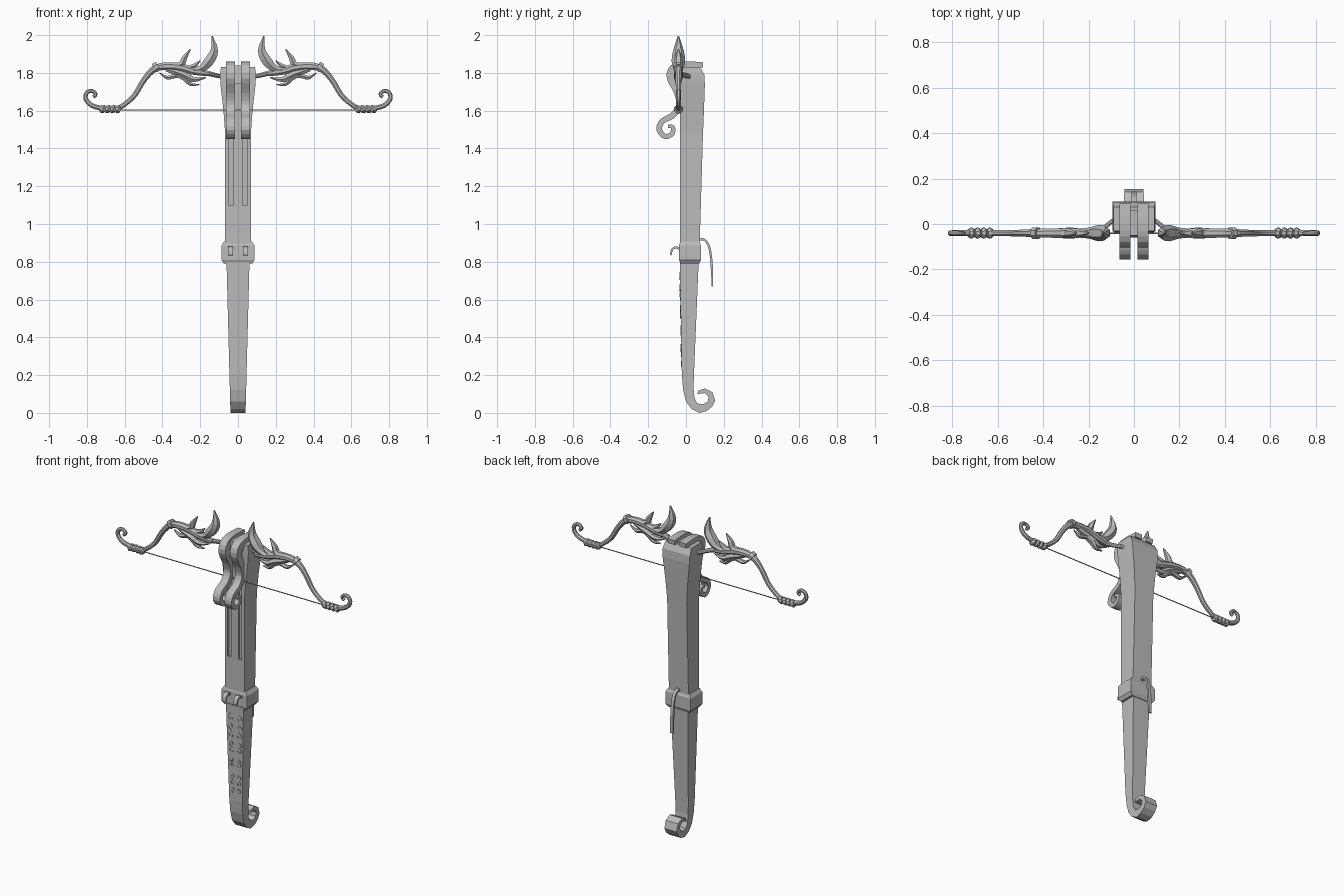
import bpy
import bmesh
import math
from mathutils import Vector

cube = bpy.data.objects.get("Cube")
if cube:
    bpy.data.objects.remove(cube, do_unlink=True)

GREY = (0.5, 0.5, 0.5, 1.0)
grey = bpy.data.materials.new("plain_grey")
grey.use_nodes = True
grey.diffuse_color = GREY
grey.node_tree.nodes["Principled BSDF"].inputs["Base Color"].default_value = GREY

SIDE_X = Vector((1, 0, 0))
SIDE_Y = Vector((0, 1, 0))
BOW_Y = -0.04
MIRROR = (("left", 1), ("right", -1))


def finish(name, bm):
    """Turn a bmesh into a named flat-shaded object."""
    bmesh.ops.recalc_face_normals(bm, faces=bm.faces)
    mesh = bpy.data.meshes.new(name)
    bm.to_mesh(mesh)
    bm.free()
    mesh.materials.append(grey)
    obj = bpy.data.objects.new(name, mesh)
    bpy.context.collection.objects.link(obj)
    return obj


def skin(bm, rings):
    """Bridge a series of vertex rings and cap both ends."""
    for low, high in zip(rings, rings[1:]):
        count = len(low)
        for i in range(count):
            j = (i + 1) % count
            bm.faces.new((low[i], low[j], high[j], high[i]))
    bm.faces.new(rings[0])
    bm.faces.new(rings[-1])


def smooth_path(points, steps):
    """Catmull-Rom sampling of (x, y, z, radius) control points."""
    pts = [Vector(p) for p in points]
    ext = [pts[0]] + pts + [pts[-1]]
    out = []
    for a, b, c, d in zip(ext, ext[1:], ext[2:], ext[3:]):
        for k in range(steps):
            t = k / steps
            out.append(b + (c - a) * (t / 2)
                       + (a * 2 - b * 5 + c * 4 - d) * (t * t / 2)
                       + (b * 3 - a - c * 3 + d) * (t ** 3 / 2))
    return out + [pts[-1]]


def sweep(name, points, side=SIDE_Y, aspect=1.0, sides=8, steps=3, half_width=None):
    """Sweep a ring along a path; four sides give a rectangular ribbon."""
    path = smooth_path(points, steps)
    bm = bmesh.new()
    rings = []
    turn = math.tau / sides
    grow = math.sqrt(2) if sides == 4 else 1
    for i, p in enumerate(path):
        ahead = path[min(i + 1, len(path) - 1)].to_3d()
        along = (ahead - path[max(i - 1, 0)].to_3d()).normalized()
        across = along.cross(side).normalized()
        r = p[3] * grow
        wide = half_width * grow if half_width else r * aspect
        rings.append([bm.verts.new(p.to_3d()
                                   + across * r * math.cos((k + 0.5) * turn)
                                   + side * wide * math.sin((k + 0.5) * turn))
                      for k in range(sides)])
    skin(bm, rings)
    return finish(name, bm)


def loft(name, stations):
    """Stack rectangles given as (z, half width, front y, back y)."""
    bm = bmesh.new()
    rings = [[bm.verts.new(c) for c in ((-w, f, z), (w, f, z), (w, b, z), (-w, b, z))]
             for z, w, f, b in stations]
    skin(bm, rings)
    return finish(name, bm)


def bow_path(points, sign):
    return [(sign * x, BOW_Y, z, r) for x, z, r in points]


def side_path(points, x=0.0):
    return [(x, y, z, r) for y, z, r in points]


# Stock: flared box with two long grooves down the front
stock = loft("stock", [(0.88, .068, -.033, .072), (1.48, .068, -.033, .09),
                       (1.6, .077, -.033, .095), (1.74, .093, -.033, .1),
                       (1.79, .095, -.033, .097), (1.83, .09, -.03, .075)])
for label, sign in MIRROR:
    cutter = loft(label + "_groove_cutter", [(1.1, .012, -.06, -.02), (1.9, .012, -.06, -.02)])
    cutter.location.x = sign * .037
    cutter.hide_render = True
    cut = stock.modifiers.new("groove", "BOOLEAN")
    cut.object = cutter
    cut.solver = "EXACT"
    bpy.context.view_layer.objects.active = stock
    bpy.ops.object.modifier_apply(modifier=cut.name)
    bpy.data.objects.remove(cutter, do_unlink=True)

# Collar between stock and handle
loft("collar", [(.79, .074, -.028, .07), (.81, .088, -.037, .08),
                (.885, .088, -.037, .08), (.907, .074, -.03, .07)])

# Handle with a curled tail: one side profile, widening with height
outline = [(-.033, .8), (-.022, .2), (-.015, .12), (0, .06), (.03, .02), (.07, 0),
           (.11, .01), (.14, .035), (.155, .065), (.14, .11), (.1, .13), (.065, .117),
           (.06, .1), (.1, .105), (.12, .085), (.115, .06), (.09, .045), (.06, .05),
           (.045, .08), (.04, .13), (.042, .2), (.067, .8)]
bm = bmesh.new()
skin(bm, [[bm.verts.new((s * (.04 + .026 * z), y, z)) for y, z in outline] for s in (-1, 1)])
finish("handle", bm)

# Pair of scrolled brackets running over the top and down the front
bracket = [(.09, 1.842, .014), (0, 1.845, .016), (-.06, 1.82, .028), (-.078, 1.775, .024),
           (-.045, 1.7, .02), (-.035, 1.63, .017), (-.07, 1.575, .016), (-.125, 1.545, .015),
           (-.142, 1.5, .015), (-.11, 1.463, .014), (-.072, 1.48, .013), (-.07, 1.515, .01),
           (-.095, 1.518, .009)]
for label, sign in MIRROR:
    sweep(label + "_bracket", side_path(bracket, sign * .04), SIDE_X, sides=4, half_width=.024)
loft("top_block", [(1.74, .018, -.06, .05), (1.84, .018, -.05, .06)])

# Bow limbs: main curve, leaves, bands and grip wraps
limb = [(.15, 1.795, .014), (.235, 1.81, .022), (.325, 1.833, .023), (.43, 1.828, .02),
        (.495, 1.767, .016), (.545, 1.685, .015), (.6, 1.634, .014), (.65, 1.607, .014),
        (.71, 1.611, .014), (.775, 1.628, .014), (.807, 1.665, .013), (.798, 1.698, .012),
        (.77, 1.704, .011), (.753, 1.687, .011), (.767, 1.672, .01)]
leaves = {
    "tall_leaf": [(.27, 1.81, .015), (.2, 1.82, .02), (.155, 1.86, .03),
                  (.125, 1.92, .023), (.137, 1.995, .003)],
    "upper_sprig": [(.36, 1.83, .015), (.3, 1.845, .018), (.283, 1.88, .016),
                    (.252, 1.925, .003)],
    "small_sprig": [(.28, 1.825, .012), (.235, 1.835, .014), (.2, 1.865, .003)],
    "lower_leaf": [(.38, 1.82, .014), (.29, 1.79, .02), (.235, 1.765, .016),
                   (.17, 1.775, .003)],
    "hanging_leaf": [(.34, 1.8, .014), (.285, 1.775, .018), (.25, 1.74, .011),
                     (.205, 1.738, .003)],
    "outer_sprig": [(.25, 1.79, .012), (.33, 1.785, .014), (.375, 1.775, .011),
                    (.415, 1.8, .003)],
}
arm = [(.07, .03, 1.78, .011), (.1, .01, 1.783, .012), (.15, -.03, 1.795, .014),
       (.2, BOW_Y, 1.805, .015)]
for label, sign in MIRROR:
    sweep(label + "_limb", bow_path(limb, sign))
    sweep(label + "_arm", [(sign * x, y, z, r) for x, y, z, r in arm])
    for leaf, points in leaves.items():
        sweep(label + "_" + leaf, bow_path(points, sign), aspect=1.2, sides=6)
    sweep(label + "_band", bow_path([(.422, 1.838, .027), (.443, 1.824, .027)], sign), steps=1)
    for i in range(4):
        x = .635 + .027 * i
        wrap = [(x - .013, 1.602, .017), (x, 1.608, .026), (x + .013, 1.614, .017)]
        sweep(f"{label}_wrap_{i + 1}", bow_path(wrap, sign), steps=1)

# Bowstring
sweep("bowstring", [(-.64, BOW_Y, 1.604, .003), (.64, BOW_Y, 1.604, .003)], sides=6, steps=1)

# Long rear lever and two little front catches at the collar
lever = [(.055, .89, .008), (.065, .915, .007), (.1, .915, .006), (.125, .87, .006),
         (.136, .78, .006), (.14, .67, .004)]
sweep("rear_lever", side_path(lever), SIDE_X, sides=4, half_width=.01)
catch = [(-.025, .86, .006), (-.05, .876, .006), (-.073, .865, .006), (-.081, .835, .004)]
for label, sign in MIRROR:
    sweep(label + "_catch", side_path(catch, sign * .039), SIDE_X, sides=4, half_width=.013)


# Mirrored scrollwork on the handle front
def scroll(name, x, z, size, start, spin, sign):
    points = []
    for k in range(11):
        angle = start + spin * k * 0.5
        r = size * (1 - k / 14)
        pz = z + r * math.sin(angle)
        front = -.022 - .011 * (pz - .2) / .6
        points.append((sign * (x + r * math.cos(angle)), front, pz, .0035))
    sweep(name, points, sides=4, steps=1)


rows = (.72, .665, .61, .555, .515, .45, .425, .35, .31, .265)
for label, sign in MIRROR:
    for i, z in enumerate(rows):
        size = .013 + .014 * z
        flip = 1 if i % 2 else -1
        scroll(f"{label}_scroll_{i + 1}", .012 + .023 * z, z, size, -flip * math.pi / 2, flip, sign)
